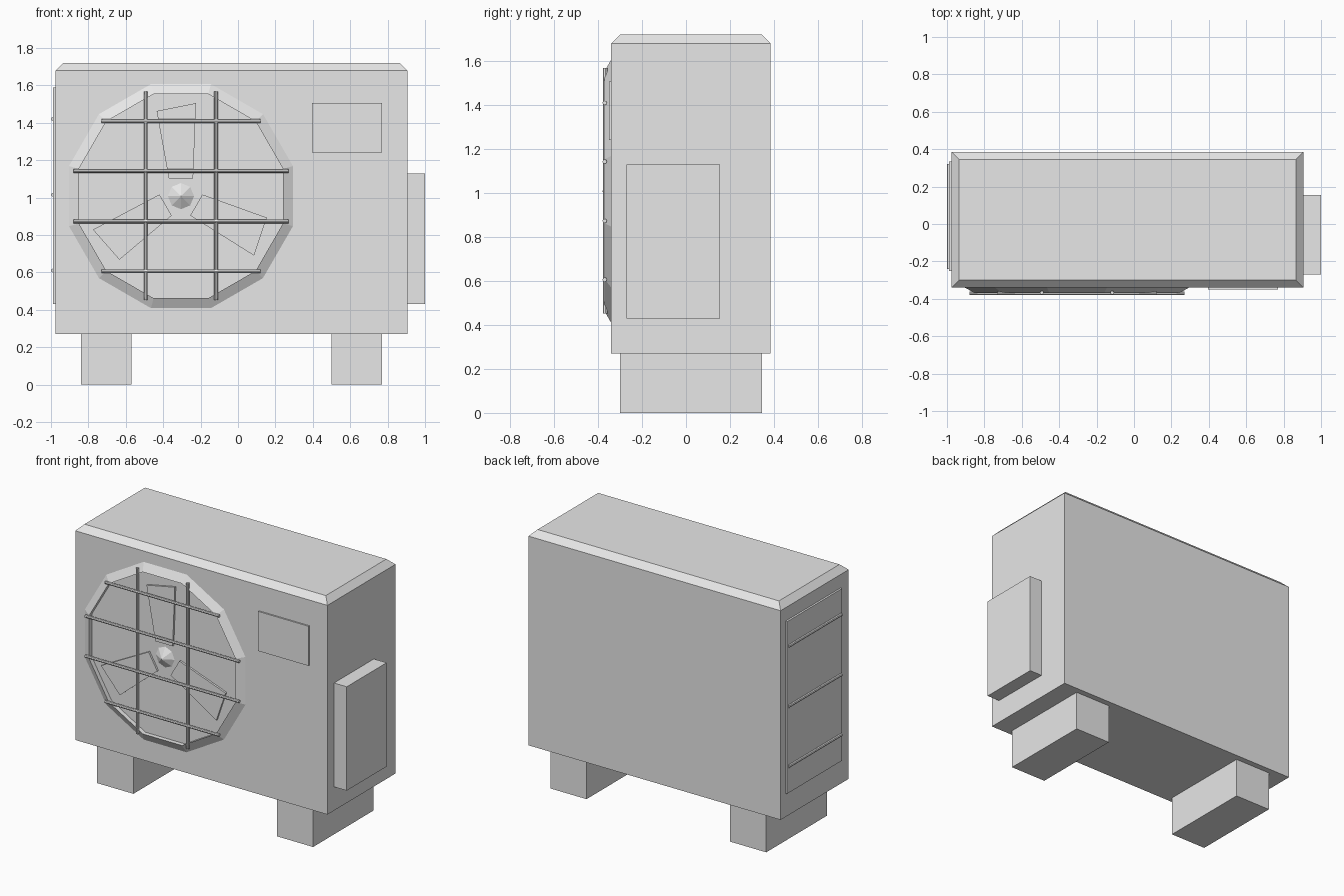
import bpy
import math
from mathutils import Matrix, Vector

cube = bpy.data.objects.get("Cube")
if cube:
    bpy.data.objects.remove(cube, do_unlink=True)

COLOUR = (0.8, 0.8, 0.8, 1)
grey = bpy.data.materials.new("light_grey")
grey.use_nodes = True
grey.diffuse_color = COLOUR
for node in grey.node_tree.nodes:
    if node.type == "BSDF_PRINCIPLED":
        node.inputs["Base Color"].default_value = COLOUR

FRONT = -0.34                    # front face of the casing
FAN_X, FAN_Z = -0.305, 1.008     # fan centre


def make(name, verts, faces):
    mesh = bpy.data.meshes.new(name)
    mesh.from_pydata(verts, [], faces)
    mesh.materials.append(grey)
    obj = bpy.data.objects.new(name, mesh)
    bpy.context.collection.objects.link(obj)
    return obj


def prism(name, bottom, top):
    """Solid between two matching loops of points."""
    n = len(bottom)
    sides = [(i, (i + 1) % n, n + (i + 1) % n, n + i) for i in range(n)]
    return make(name, bottom + top, [tuple(reversed(range(n))), tuple(range(n, 2 * n))] + sides)


def rect(x, y, z):
    return [(x[0], y[0], z), (x[1], y[0], z), (x[1], y[1], z), (x[0], y[1], z)]


def box(name, x, y, z):
    return prism(name, rect(x, y, z[0]), rect(x, y, z[1]))


def rod(name, start, end, radius=0.01, sides=8):
    a, b = Vector(start), Vector(end)
    turn = (b - a).to_track_quat("Z", "Y")
    loop = [turn @ Vector((radius * math.cos(t), radius * math.sin(t), 0))
            for t in (math.tau * i / sides for i in range(sides))]
    return prism(name, [a + v for v in loop], [b + v for v in loop])


def fan_loop(radius, y, sides, offset=0.5):
    angles = [math.tau * (i + offset) / sides for i in range(sides)]
    return [(FAN_X + radius * math.cos(t), y, FAN_Z + radius * math.sin(t)) for t in angles]


# Casing with a chamfered lid
box("casing", (-0.975, 0.905), (FRONT, 0.385), (0.27, 1.68))
prism("lid", rect((-0.975, 0.905), (FRONT, 0.385), 1.68),
      rect((-0.935, 0.865), (-0.30, 0.345), 1.72))

# Feet
for side, x in (("right", -0.84), ("left", 0.50)):
    box(side + "_foot", (x, x + 0.27), (-0.30, 0.345), (0, 0.27))

# Sloped twelve-sided ring around the fan
N = 12
loops = [fan_loop(0.62, FRONT, N), fan_loop(0.565, -0.37, N), fan_loop(0.565, FRONT, N)]
ring_faces = [(k * N + i, k * N + (i + 1) % N, (k + 1) % 3 * N + (i + 1) % N, (k + 1) % 3 * N + i)
              for k in range(3) for i in range(N)]
make("fan_ring", sum(loops, []), ring_faces)

# Fan hub
H = 8
make("fan_hub", fan_loop(0.07, FRONT, H, 0) + [(FAN_X, -0.38, FAN_Z)],
     [(i, (i + 1) % H, H) for i in range(H)] + [tuple(range(H))])

# Three flat blades
outline = [(-0.065, 0.095), (0.065, 0.095), (0.08, 0.497), (-0.13, 0.455)]
for i in range(3):
    turn = Matrix.Rotation(i * math.tau / 3, 3, "Y")
    back, front = ([Vector((FAN_X, y, FAN_Z)) + turn @ Vector((u, 0, v)) for u, v in outline]
                   for y in (FRONT, -0.353))
    prism("fan_blade_%d" % (i + 1), back, front)

# Guard bars across the fan
for dz, half in ((0.135, 0.575), (0.402, 0.425)):
    for sign in (-1, 1):
        z = FAN_Z + sign * dz
        rod("guard_crossbar", (FAN_X - half, -0.37, z), (FAN_X + half, -0.37, z))
for sign in (-1, 1):
    x = FAN_X + sign * 0.188
    rod("guard_upright", (x, -0.367, 0.452), (x, -0.367, 1.568))

# Front plate and service box
box("front_plate", (0.395, 0.77), (-0.35, FRONT), (1.24, 1.507))
box("service_box", (0.905, 1.0), (-0.27, 0.155), (0.43, 1.13))

# Side vent panel with three slats
box("vent_panel", (-0.988, -0.975), (-0.252, 0.335), (0.43, 1.59))
for z in (0.61, 1.015, 1.42):
    rod("vent_slat", (-0.99, -0.24, z), (-0.99, 0.322, z))

# Consistent outward normals
import bmesh
for obj in bpy.context.collection.objects:
    if obj.type == "MESH" and grey.name in obj.data.materials:
        bm = bmesh.new()
        bm.from_mesh(obj.data)
        bmesh.ops.recalc_face_normals(bm, faces=bm.faces)
        bm.to_mesh(obj.data)
        bm.free()
